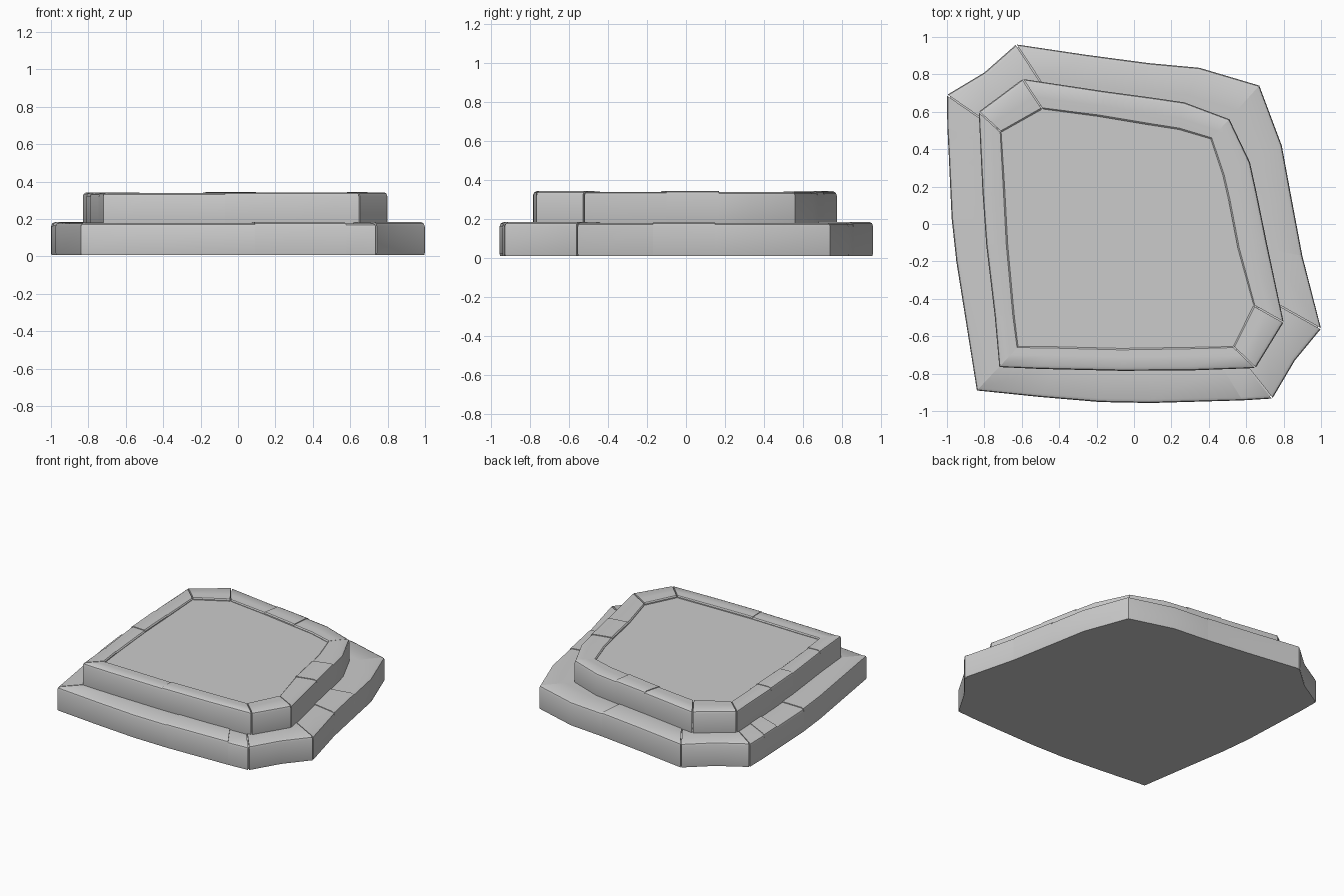
import bpy, bmesh
from mathutils import Vector

if "Cube" in bpy.data.objects:
    bpy.data.objects.remove(bpy.data.objects["Cube"])

# Plan stations, counter-clockwise from the front left corner
LOWER = [(-.84, -.89), (-.5, -.925), (-.18, -.952), (.09, -.957), (.58, -.943), (.74, -.933),
         (.86, -.73), (1.0, -.56), (.90, -.17), (.84, .15), (.79, .42), (.67, .74),
         (.35, .835), (.08, .86), (-.26, .905), (-.63, .96), (-.80, .81), (-1.0, .69),
         (-.998, .52), (-.99, .36), (-.975, .03), (-.95, -.2)]
UPPER_OUT = [(-.72, -.765), (-.5, -.775), (-.07, -.785), (.3, -.783), (.65, -.77), (.80, -.525),
             (.71, -.10), (.655, .17), (.62, .33), (.51, .56), (.27, .65), (.1, .675),
             (-.16, .71), (-.595, .775), (-.83, .60), (-.81, .17), (-.79, -.11), (-.745, -.49)]
UPPER_IN = [(-.62, -.655), (-.46, -.655), (-.07, -.665), (.27, -.66), (.53, -.655), (.64, -.435),
            (.555, -.13), (.505, .13), (.475, .26), (.41, .455), (.24, .505), (.08, .53),
            (-.19, .575), (-.49, .615), (-.71, .49), (-.69, .17), (-.675, -.11), (-.64, -.49)]


def finish(name, bm):
    bmesh.ops.recalc_face_normals(bm, faces=bm.faces)
    me = bpy.data.meshes.new(name)
    bm.to_mesh(me)
    bm.free()
    ob = bpy.data.objects.new(name, me)
    bpy.context.collection.objects.link(ob)
    bpy.ops.object.select_all(action='DESELECT')
    ob.select_set(True)
    bpy.context.view_layer.objects.active = ob
    bpy.ops.object.shade_smooth_by_angle(angle=0.6)
    return ob


def slab(name, pts, z0, z1):
    bm = bmesh.new()
    f = bm.faces.new([bm.verts.new((x, y, z0)) for x, y in pts])
    r = bmesh.ops.extrude_face_region(bm, geom=[f], use_keep_orig=True)
    for v in r['geom']:
        if isinstance(v, bmesh.types.BMVert):
            v.co.z = z1
    return finish(name, bm)


def block(bm, stations, z0, z1):
    """Loft a rounded coping section through the stations and cap both ends."""
    rings = []
    for o, i in stations:
        w = (i - o).length
        d = (i - o) / w
        section = [(.003, z0), (0, z0 + .012), (0, z1 - .02), (.005, z1 - .007), (.02, z1),
                   (w * .6, z1 - .001), (w - .008, z1 - .003), (w, z1 - .01), (w, z0)]
        rings.append([bm.verts.new((*(o + d * s), z)) for s, z in section])
    n = len(rings[0])
    for a, b in zip(rings, rings[1:]):
        for k in range(n):
            bm.faces.new((a[k], b[k], b[(k + 1) % n], a[(k + 1) % n]))
    bm.faces.new(rings[0])
    bm.faces.new(rings[-1][::-1])


def ring(name, outer, inner, breaks, corners, z0, z1):
    """breaks: (start station, height offset); corners: stations with an open joint."""
    bm = bmesh.new()
    n = len(outer)
    starts = [b[0] for b in breaks] + [breaks[0][0] + n]
    for (s, dz), e in zip(breaks, starts[1:]):
        st = [[Vector(outer[k % n]), Vector(inner[k % n])] for k in range(s, e + 1)]
        # small gap at the corner stone joints
        for idx, k, step in ((0, s, 1), (-1, e, -1)):
            if k % n in corners:
                dirv = (st[idx + step][0] - st[idx][0]).normalized() * .004
                st[idx] = [p + dirv for p in st[idx]]
        block(bm, st, z0, z1 + dz)
    return finish(name, bm)


# Lower step: core and edging stones
slab("lower_core", [(x * .985, y * .985) for x, y in LOWER], .008, .168)
ring("lower_edging", LOWER, [(x * .7, y * .7) for x, y in LOWER],
     [(0, 0), (3, .004), (4, -.003), (5, .004), (7, 0), (8, .005), (9, 0), (11, 0), (13, .005),
      (15, .004), (17, 0), (18, .004), (19, -.003), (20, .003)],
     {5, 7, 15, 17}, .008, .179)

# Upper step: floor and edging stones
slab("upper_floor", [(x * 1.03, y * 1.03) for x, y in UPPER_IN], .165, .325)
ring("upper_edging", UPPER_OUT, UPPER_IN,
     [(0, 0), (2, .004), (4, .004), (5, 0), (6, .005), (7, -.001), (9, 0), (11, .005), (12, 0),
      (13, .003), (14, 0), (15, .004), (16, -.001), (17, .003)],
     {4, 5, 13, 14}, .165, .339)
